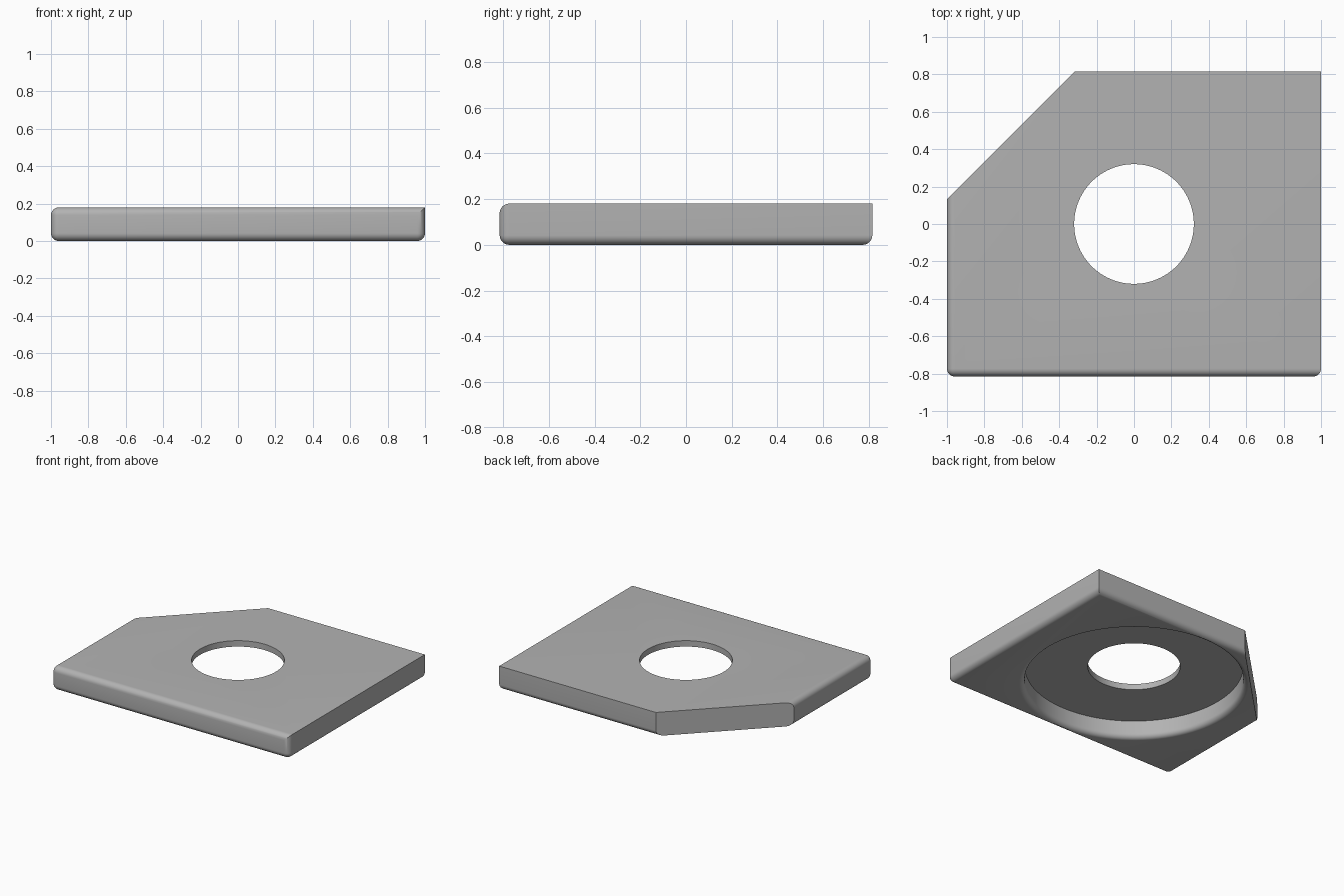
import bpy, bmesh, math

if "Cube" in bpy.data.objects:
    bpy.data.objects.remove(bpy.data.objects["Cube"], do_unlink=True)

HALF_X, HALF_Y, HEIGHT = 1.0, 0.815, 0.18
ROUND = 0.042            # outer edge rounding
HOLE_R = 0.32
RECESS_R, RIM = 0.755, 0.038
WEB_Z = 0.135            # ceiling of the underside recess

grey = bpy.data.materials.new("plain_grey")
grey.use_nodes = True
colour = (0.45, 0.45, 0.45, 1)
grey.diffuse_color = colour
grey.node_tree.nodes["Principled BSDF"].inputs["Base Color"].default_value = colour


def make_object(name, bm):
    bmesh.ops.recalc_face_normals(bm, faces=bm.faces)
    mesh = bpy.data.meshes.new(name)
    bm.to_mesh(mesh)
    bm.free()
    obj = bpy.data.objects.new(name, mesh)
    bpy.context.collection.objects.link(obj)
    mesh.materials.append(grey)
    return obj


# Plate: a box with rounded bottom, front and side edges
bm = bmesh.new()
bmesh.ops.create_cube(bm, size=1)
for v in bm.verts:
    v.co = (v.co.x * 2 * HALF_X, v.co.y * 2 * HALF_Y, (v.co.z + 0.5) * HEIGHT)


def is_rounded(edge):
    mid = (edge.verts[0].co + edge.verts[1].co) / 2
    bottom = mid.z < 0.01
    front = mid.y < -HALF_Y + 0.01
    left_top = mid.x < -HALF_X + 0.01 and mid.z > HEIGHT - 0.01
    return bottom or front or left_top


bmesh.ops.bevel(bm, geom=[e for e in bm.edges if is_rounded(e)], offset=ROUND,
                segments=8, profile=0.5, affect='EDGES', clamp_overlap=True)

# Back corner cut straight off at 45 degrees
cut = bmesh.ops.bisect_plane(bm, geom=bm.verts[:] + bm.edges[:] + bm.faces[:],
                             plane_co=(-HALF_X, 0.133, 0), plane_no=(-1, 1, 0),
                             clear_outer=True)
rim_edges = [g for g in cut["geom_cut"] if isinstance(g, bmesh.types.BMEdge)]
bmesh.ops.contextual_create(bm, geom=rim_edges)
plate = make_object("plate", bm)

# Turned cutter: wide underside recess with a flared rim, plus the through hole
profile = [(0, -0.1), (RECESS_R + RIM, -0.1)]
for i in range(9):
    a = math.radians(90) * (1 - i / 8)
    profile.append((RECESS_R + RIM * (1 - math.cos(a)), RIM * (1 - math.sin(a))))
profile += [(RECESS_R, WEB_Z), (HOLE_R, WEB_Z), (HOLE_R, 0.3), (0, 0.3)]

bm = bmesh.new()
verts = [bm.verts.new((r, 0, z)) for r, z in profile]
edges = [bm.edges.new(pair) for pair in zip(verts, verts[1:])]
bmesh.ops.spin(bm, geom=verts + edges, cent=(0, 0, 0), axis=(0, 0, 1),
               angle=math.tau, steps=96, use_merge=True)
bmesh.ops.remove_doubles(bm, verts=bm.verts[:], dist=1e-5)
cutter = make_object("recess_cutter", bm)
cutter.hide_render = True

bpy.ops.object.select_all(action='DESELECT')
bpy.context.view_layer.objects.active = plate
plate.select_set(True)
mod = plate.modifiers.new("recess", 'BOOLEAN')
mod.operation = 'DIFFERENCE'
mod.solver = 'EXACT'
mod.object = cutter
bpy.ops.object.modifier_apply(modifier=mod.name)
bpy.data.objects.remove(cutter, do_unlink=True)
bpy.ops.object.shade_smooth_by_angle(angle=math.radians(30))
